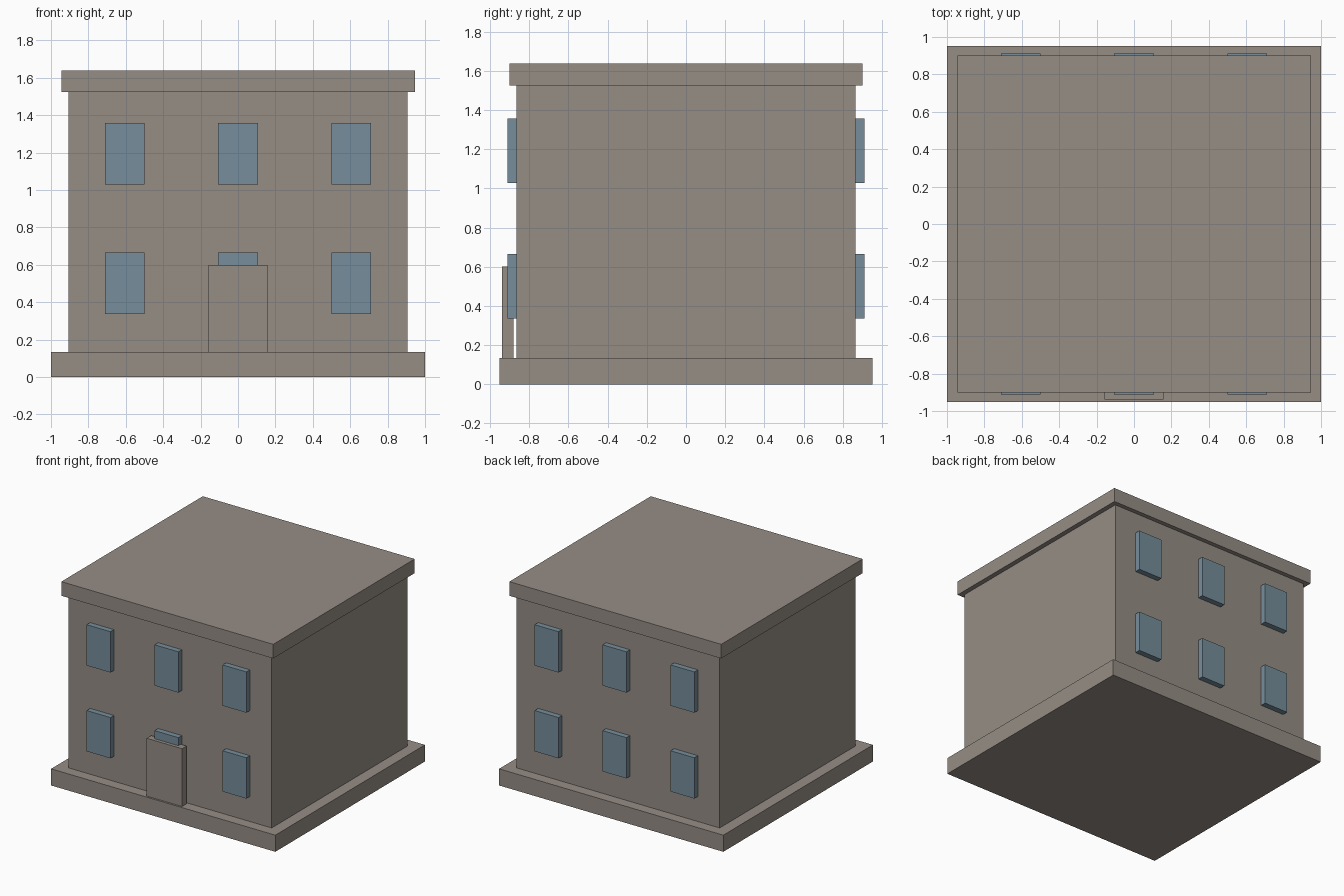
import bpy

cube = bpy.data.objects.get("Cube")
if cube:
    bpy.data.objects.remove(cube, do_unlink=True)


def material(name, colour):
    mat = bpy.data.materials.new(name)
    mat.use_nodes = True
    mat.diffuse_color = colour
    mat.node_tree.nodes["Principled BSDF"].inputs["Base Color"].default_value = colour
    return mat


stone = material("warm_grey_stone", (0.305, 0.266, 0.235, 1))
glass = material("blue_grey_glass", (0.181, 0.270, 0.328, 1))


def box(name, low, high, mat):
    """Box between two opposite corners."""
    bpy.ops.mesh.primitive_cube_add(
        size=1, location=[(a + b) / 2 for a, b in zip(low, high)])
    obj = bpy.context.object
    obj.name = obj.data.name = name
    obj.scale = [b - a for a, b in zip(low, high)]
    bpy.ops.object.transform_apply(location=False, rotation=False, scale=True)
    obj.data.materials.append(mat)
    return obj


# Stacked masses: plinth, walls and overhanging flat roof
box("plinth", (-1, -0.953, 0), (1, 0.953, 0.134), stone)
box("walls", (-0.907, -0.866, 0.134), (0.907, 0.866, 1.524), stone)
box("roof_slab", (-0.945, -0.901, 1.524), (0.945, 0.901, 1.638), stone)

# Door slab standing just clear of the front wall
box("door", (-0.158, -0.938, 0.134), (0.158, -0.88, 0.6), stone)

# Projecting windows: two storeys of three on the front and back
for side, inner, outer in (("front", -0.866, -0.911), ("back", 0.866, 0.911)):
    for floor, bottom in (("lower", 0.336), ("upper", 1.028)):
        for place, x in (("right", -0.606), ("middle", 0), ("left", 0.606)):
            box(f"{side}_{floor}_{place}_window",
                (x - 0.106, min(inner, outer), bottom),
                (x + 0.106, max(inner, outer), bottom + 0.329), glass)
